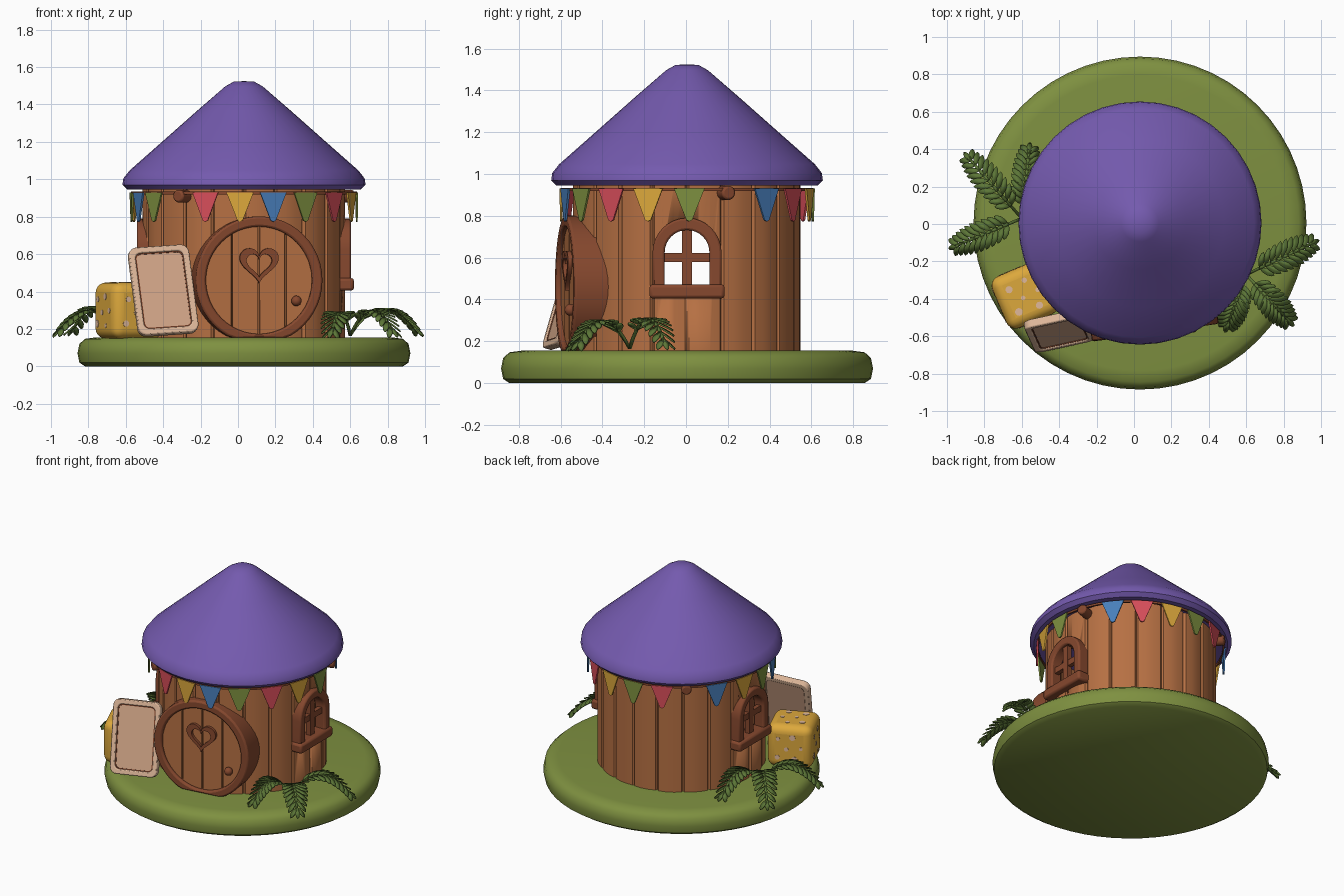
import bpy, bmesh, math, random
from mathutils import Matrix, Vector

if "Cube" in bpy.data.objects:
    bpy.data.objects.remove(bpy.data.objects["Cube"])

random.seed(4)
CX, CY = 0.032, 0.005          # axis of the hut


def mat(name, r, g, b):
    m = bpy.data.materials.new(name)
    m.diffuse_color = [((c / 255 + 0.055) / 1.055) ** 2.4 for c in (r, g, b)] + [1]
    m.use_nodes = True
    m.node_tree.nodes["Principled BSDF"].inputs["Base Color"].default_value = m.diffuse_color
    return m


ROOF = mat("roof purple", 116, 90, 174)
WOOD = mat("warm wood", 182, 112, 67)
DARK = mat("dark wood", 134, 72, 46)
GRASS = mat("grass green", 126, 144, 64)
FERN = mat("fern green", 92, 118, 55)
RED = mat("flag red", 216, 78, 90)
YELLOW = mat("yellow", 220, 168, 60)
BLUE = mat("flag blue", 72, 126, 186)
TAN = mat("light tan", 224, 185, 155)
PANEL = mat("sign tan", 210, 166, 136)


def finish(bm, name, m, bevel=0, segs=2, angle=35):
    bmesh.ops.recalc_face_normals(bm, faces=bm.faces)
    me = bpy.data.meshes.new(name)
    bm.to_mesh(me)
    bm.free()
    ob = bpy.data.objects.new(name, me)
    bpy.context.collection.objects.link(ob)
    me.materials.append(m)
    if bevel:
        mod = ob.modifiers.new("bevel", "BEVEL")
        mod.width, mod.segments, mod.limit_method = bevel, segs, "ANGLE"
    bpy.ops.object.select_all(action="DESELECT")
    ob.select_set(True)
    bpy.context.view_layer.objects.active = ob
    bpy.ops.object.shade_smooth_by_angle(angle=math.radians(angle))
    return ob


def rot(deg, axis="Z"):
    return Matrix.Rotation(math.radians(deg), 4, axis)


def around(theta):
    """Frame on the hut axis, facing theta degrees from the front towards +x."""
    return Matrix.Translation((CX, CY, 0)) @ rot(theta)


def extrude(name, outer, d0, d1, M, m, inner=None, bevel=0):
    """Extrude a (u, v) outline, optionally with a hole, from depth d0 to d1 outwards."""
    bm = bmesh.new()
    loop = lambda pts, d: [bm.verts.new(M @ Vector((u, -d, v))) for u, v in pts]
    a, b = loop(outer, d0), loop(outer, d1)
    n = len(outer)
    pairs = [(a, b)]
    if inner:
        c, e = loop(inner, d0), loop(inner, d1)
        pairs += [(c, e), (a, c), (b, e)]
    else:
        bm.faces.new(a)
        bm.faces.new(b)
    for p, q in pairs:
        for i in range(n):
            j = (i + 1) % n
            bm.faces.new((p[i], p[j], q[j], q[i]))
    return finish(bm, name, m, bevel)


def lathe(name, prof, m, segs=48):
    bm = bmesh.new()
    vs = [bm.verts.new((r + CX, CY, z)) for r, z in prof]
    es = [bm.edges.new(p) for p in zip(vs, vs[1:])]
    bmesh.ops.spin(bm, geom=vs + es, cent=(CX, CY, 0), axis=(0, 0, 1),
                   angle=math.tau, steps=segs, use_duplicate=False)
    bmesh.ops.remove_doubles(bm, verts=bm.verts, dist=0.0005)
    return finish(bm, name, m, angle=40)


def circle(r, u=0, v=0, n=40):
    return [(u + r * math.cos(math.tau * i / n), v + r * math.sin(math.tau * i / n)) for i in range(n)]


def rect(u0, u1, v0, v1):
    return [(u0, v0), (u1, v0), (u1, v1), (u0, v1)]


def round_rect(w, h, r):
    pts = []
    for k, (sx, sy) in enumerate([(1, 1), (-1, 1), (-1, -1), (1, -1)]):
        for i in range(6):
            a = math.pi / 2 * (k + i / 5)
            pts.append((sx * (w / 2 - r) + r * math.cos(a), sy * (h / 2 - r) + r * math.sin(a)))
    return pts


def arch(r, bottom, top_c=0.625, n=16):
    return [(r, bottom)] + [(r * math.cos(math.pi * i / n), top_c + r * math.sin(math.pi * i / n))
                            for i in range(n + 1)] + [(-r, bottom)]


# Ground and roof
lathe("grass_base", [(0, 0), (.85, 0), (.88, .02), (.89, .07), (.88, .12), (.85, .147), (.79, .155), (0, .155)], GRASS, 56)
lathe("roof", [(0, 1.525), (.055, 1.522), (.1, 1.497), (.25, 1.367), (.45, 1.19), (.612, 1.047),
               (.645, 1.005), (.65, .97), (.625, .945), (.53, .952), (0, .955)], ROOF, 40)

# Plank wall, hollow, with window openings
outer = []
for k in range(20):
    wob = random.uniform(-.004, .004)
    for f, r in [(0, .526), (.06, .541 + wob), (.35, .546 + wob), (.65, .546 + wob), (.94, .541 + wob)]:
        a = math.tau * (k + f) / 20
        outer.append((r * math.cos(a), r * math.sin(a)))
inner = [(.495 * math.cos(math.atan2(v, u)), .495 * math.sin(math.atan2(v, u))) for u, v in outer]
wall = extrude("plank_wall", outer, .14, .96, around(0) @ rot(-90, "X"), WOOD, inner)
for side in (90, -90):
    cutter = extrude("window_cutter", arch(.125, .45), .3, .8, around(side), WOOD)
    cutter.hide_render = True
    mod = wall.modifiers.new("window_hole", "BOOLEAN")
    mod.object, mod.solver = cutter, "EXACT"
    bpy.context.view_layer.objects.active = wall
    bpy.ops.object.modifier_apply(modifier=mod.name)
    bpy.data.objects.remove(cutter)

# Windows on both sides
for label, side in (("right", 90), ("left", -90)):
    M = around(side)
    extrude(label + "_window_frame", arch(.165, .44), .49, .572, M, DARK, arch(.107, .46), .01)
    extrude(label + "_window_sill", rect(-.18, .18, .405, .472), .48, .588, M, DARK, bevel=.015)
    extrude(label + "_window_upright", rect(-.023, .023, .45, .74), .515, .55, M, DARK)
    extrude(label + "_window_crossbar", rect(-.12, .12, .58, .622), .517, .548, M, DARK)

# Round door
M = around(8)
DZ = .46
extrude("door_frame", [(u, max(v, .15)) for u, v in circle(.342, 0, DZ, 48)], .4, .592, M, DARK,
        circle(.287, 0, DZ, 48), .012)
for k in range(4):
    u0, u1 = -.29 + .145 * k + .003, -.29 + .145 * (k + 1) - .003
    us = [u0 + (u1 - u0) * i / 8 for i in range(9)]
    h = lambda u: math.sqrt(.29 ** 2 - u * u)
    pts = [(u, DZ - h(u)) for u in us] + [(u, DZ + h(u)) for u in reversed(us)]
    extrude("door_plank", pts, .43, .57, M, WOOD, bevel=.004)


def heart(s):
    ts = [math.tau * (i + .5) / 40 for i in range(40)]
    return [(s * 16 * math.sin(t) ** 3,
             .54 + s * (2 + 13 * math.cos(t) - 5 * math.cos(2 * t) - 2 * math.cos(3 * t) - math.cos(4 * t)))
            for t in ts]


extrude("door_heart", heart(.0066), .56, .59, M, DARK, heart(.0043))
bm = bmesh.new()
bmesh.ops.create_uvsphere(bm, u_segments=16, v_segments=10, radius=.028,
                          matrix=M @ Matrix.Translation((.2, -.592, .35)))
finish(bm, "door_knob", DARK)

# Bunting: cord, pegs and flags
lathe("bunting_cord", [(.593, .92), (.605, .92), (.605, .934), (.593, .934), (.593, .92)], DARK, 48)
for a in (109, 218, 325):
    extrude("bunting_peg", circle(.034, 0, .91, 14), .52, .618, around(a), DARK, bevel=.01)
FLAGS = [(-20, RED), (-2, YELLOW), (15, BLUE), (33, GRASS), (53, RED), (72, YELLOW), (91, GRASS),
         (129, BLUE), (147, RED), (166, YELLOW), (184, GRASS), (203, RED), (237, BLUE), (257, YELLOW),
         (275, GRASS), (291, BLUE), (307, GRASS)]
for a, m in FLAGS:
    extrude("bunting_flag", [(-.073, .93), (-.014, .78), (0, .773), (.014, .78), (.073, .93)],
            .598, .608, around(a), m)

# Leaning sign board
M = Matrix.Translation((-.4, -.572, .405)) @ rot(11) @ rot(-17, "X") @ rot(-4, "Y")
extrude("sign_rim", round_rect(.33, .49, .045), -.024, .022, M, TAN, round_rect(.262, .422, .03), .007)
extrude("sign_panel", round_rect(.264, .424, .03), -.02, .01, M, PANEL)
extrude("sign_line", round_rect(.262, .422, .03), .01, .014, M, DARK, round_rect(.25, .41, .026))

# Spotted yellow stool
S = Matrix.Translation((-.582, -.38, .298)) @ rot(23)
bm = bmesh.new()
bmesh.ops.create_cube(bm, size=.3, matrix=S)
finish(bm, "stool", YELLOW, .055, 5, 60)
for M in [S @ rot(90 * k) for k in range(4)] + [S @ rot(-90, "X")]:
    for u, v in [(-.07, .06), (.03, .075), (.075, 0), (-.02, -.01), (-.075, -.07), (.04, -.08)]:
        r = random.uniform(.012, .022)
        extrude("stool_spot", circle(r, u + random.uniform(-.01, .01), v, 10), .146, .1525, M, TAN)


# Ferns: arching fronds with paired leaflets
def frond(name, base, tip, h):
    bm = bmesh.new()
    b, t = Vector(base), Vector(tip)
    d = (t - b).normalized()
    side = Vector((-d.y, d.x))
    pos = lambda s: Vector((*(b + (t - b) * s), .165 + 4 * h * s * (1 - s * .97)))

    def leaf(root, direction, length, width, slope):
        across = Vector((-direction.y, direction.x))
        pts = []
        for f, w in [(0, .15), (.3, .8), (.6, 1), (.88, .6), (1, 0), (.88, -.6), (.6, -1), (.3, -.8), (0, -.15)]:
            p = direction * (f * length) + across * (w * width / 2)
            pts.append(bm.verts.new(root + Vector((p.x, p.y, slope * f * length - .15 * f * f * length))))
        bm.faces.new(pts)

    n = 10
    for i in range(n):
        s = .2 + .74 * i / (n - 1)
        length = .105 * (.55 + .45 * math.sin(math.pi * min(1, s * 1.05)))
        slope = (pos(s + .02).z - pos(s - .02).z) / (.04 * (t - b).length) * .6
        for sg in (1, -1):
            leaf(pos(s), (d * .62 + side * sg * .78).normalized(), length, .034, slope)
    leaf(pos(.93), d, .06, .03, -.8)
    # stem strip
    rows = [[bm.verts.new(pos(i / 10) + Vector((*(side * w), 0))) for w in (-.008, .008)] for i in range(11)]
    for p, q in zip(rows, rows[1:]):
        bm.faces.new((p[0], p[1], q[1], q[0]))
    ob = finish(bm, name, FERN)
    mod = ob.modifiers.new("thickness", "SOLIDIFY")
    mod.thickness, mod.offset = .008, 0


for tip, h in (((-.89, .36), .15), ((-.96, -.12), .13), ((-.56, .4), .13)):
    frond("left_fern_frond", (-.6, .03), tip, h)
for tip, h in (((.96, -.1), .14), ((.83, -.52), .13), ((.5, -.54), .12)):
    frond("right_fern_frond", (.6, -.27), tip, h)
